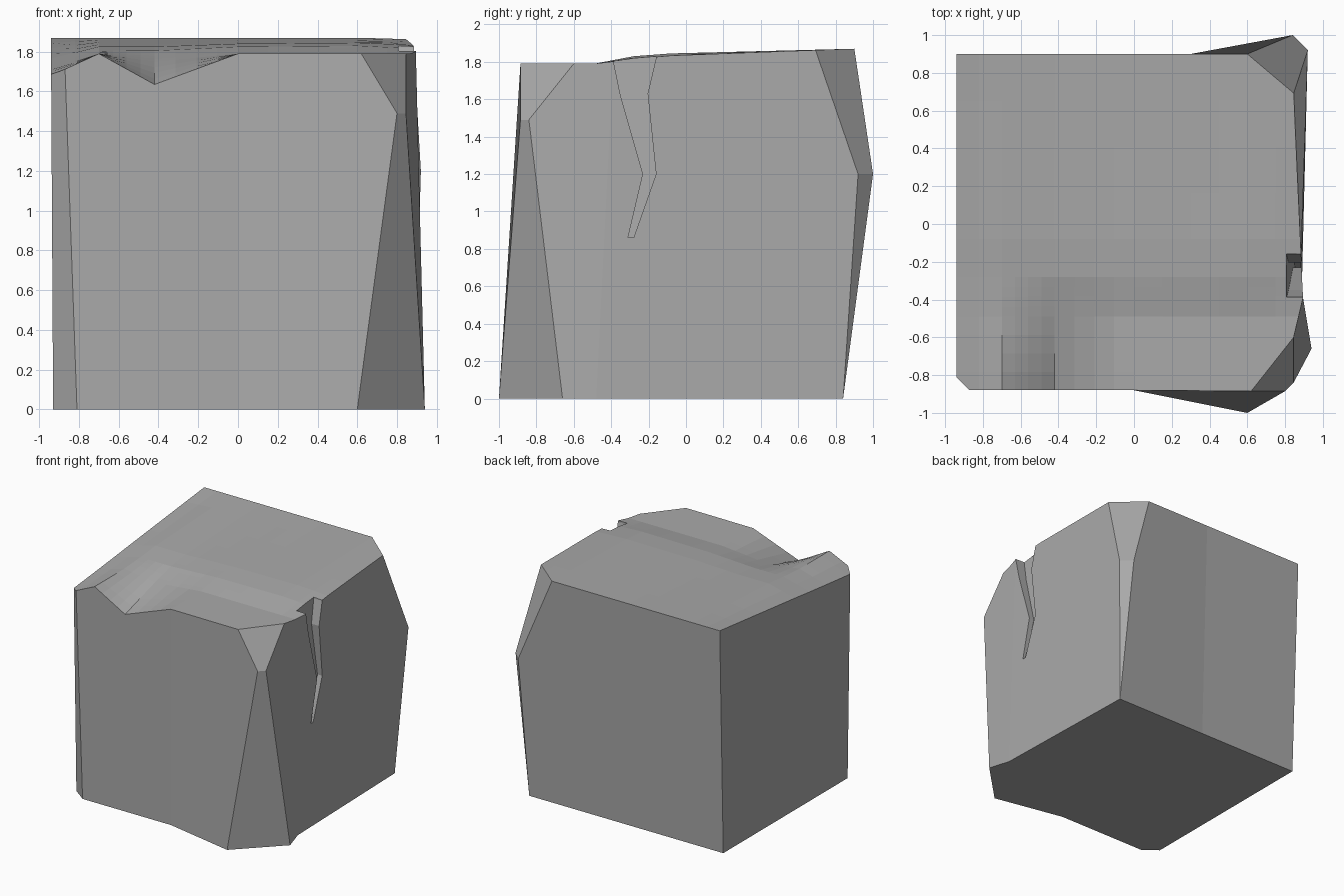
import bpy, bmesh
from mathutils import Vector

if "Cube" in bpy.data.objects:
    bpy.data.objects.remove(bpy.data.objects["Cube"])


def make_object(name, bm):
    bmesh.ops.recalc_face_normals(bm, faces=bm.faces[:])
    mesh = bpy.data.meshes.new(name)
    bm.to_mesh(mesh)
    bm.free()
    obj = bpy.data.objects.new(name, mesh)
    bpy.context.collection.objects.link(obj)
    return obj


def extrude_to(bm, axis, value):
    """Thicken an open surface into a solid ending on a flat plane."""
    ext = bmesh.ops.extrude_face_region(bm, geom=bm.faces[:], use_keep_orig=True)
    for v in ext["geom"]:
        if isinstance(v, bmesh.types.BMVert):
            v.co[axis] = value


# Flanks: each column is foot, optional corner bulge, point on the top rim
columns = [
    [(-.93, -.79, 0), (-.94, -.81, 1.68)],                     # front left
    [(-.81, -.88, 0), (-.87, -.88, 1.71)],
    [(0, -.88, 0), (0, -.88, 1.79)],
    [(.60, -1.0, 0), (.80, -.885, 1.49), (.62, -.885, 1.79)],  # front right
    [(.94, -.66, 0), (.845, -.84, 1.49), (.845, -.60, 1.79)],
    [(.885, -.48, 0), (.895, -.39, 1.79)],
    [(.85, .84, 0), (.92, .92, 1.2), (.845, .69, 1.87)],       # back right
    [(.85, .84, 0), (.84, 1.0, 1.2), (.60, .90, 1.87)],
    [(0, .84, 0), (0, .90, 1.87)],
    [(-.93, .84, 0), (-.94, .90, 1.87)],                       # back left
]
bm = bmesh.new()
sides = []
for col in columns:
    rim = Vector(col[-1])
    over = Vector((rim.x, rim.y, 1.95))        # run past the top, trimmed later
    sides.append([bm.verts.new(p) for p in col] + [bm.verts.new(over)])
for i, a in enumerate(sides):
    b = sides[(i + 1) % len(sides)]
    bm.faces.new((a[-2], b[-2], b[-1], a[-1]))
    if len(a) == len(b):
        for k in range(len(a) - 2):
            bm.faces.new((a[k], b[k], b[k + 1], a[k + 1]))
    else:
        bm.faces.new(b[:-1] + a[-2::-1])
bm.faces.new([s[0] for s in reversed(sides)])
bm.faces.new([s[-1] for s in sides])
bmesh.ops.remove_doubles(bm, verts=bm.verts[:], dist=.001)
block = make_object("stone_block", bm)

# Uneven top: a height grid with a chipped front rim, used as a trimmer
xs = [-1.18, -.70, -.42, 0, .60, 1.2]
rows = [
    (-1.2, [1.57, 1.79, 1.635, 1.79, 1.79, 1.79]),
    (-.88, [1.57, 1.79, 1.635, 1.79, 1.79, 1.79]),
    (-.49, [1.65, 1.79, 1.75, 1.79, 1.79, 1.79]),
    (-.28, [1.68, 1.805, 1.805, 1.825, 1.83, 1.80]),
    (-.08, [1.705, 1.825, 1.825, 1.84, 1.845, 1.82]),
    (.90, [1.87] * 6),
    (1.2, [1.87] * 6),
]
bm = bmesh.new()
grid = [[bm.verts.new((x, y, z)) for x, z in zip(xs, hs)] for y, hs in rows]
for r0, r1 in zip(grid, grid[1:]):
    for i in range(len(xs) - 1):
        bm.faces.new((r0[i], r0[i + 1], r1[i + 1], r1[i]))
bmesh.ops.subdivide_edges(bm, edges=bm.edges[:], cuts=3, use_grid_fill=True)
extrude_to(bm, 2, 2.6)
top_trim = make_object("top_trimmer", bm)

# Crack in the right side, deeper towards the top
crack = [(-.39, 1.92), (-.385, 1.79), (-.35, 1.62), (-.23, 1.2), (-.31, .86),
         (-.28, .86), (-.16, 1.2), (-.205, 1.63), (-.16, 1.82), (-.15, 1.92)]
bm = bmesh.new()
bm.faces.new([bm.verts.new((.86 - .055 * (z - .86), y, z)) for y, z in crack])
extrude_to(bm, 0, 1.2)
crack_cut = make_object("crack_cutter", bm)

# Carve the block, then discard the cutters
bpy.context.view_layer.objects.active = block
for cutter in (top_trim, crack_cut):
    cutter.hide_render = True
    mod = block.modifiers.new(cutter.name, 'BOOLEAN')
    mod.operation, mod.solver, mod.object = 'DIFFERENCE', 'EXACT', cutter
    bpy.ops.object.modifier_apply(modifier=mod.name)
    bpy.data.objects.remove(cutter)

# Dark grey stone
stone = bpy.data.materials.new("dark_stone")
stone.diffuse_color = (.4, .4, .4, 1)
stone.use_nodes = True
stone.node_tree.nodes["Principled BSDF"].inputs["Base Color"].default_value = stone.diffuse_color
block.data.materials.clear()
block.data.materials.append(stone)
